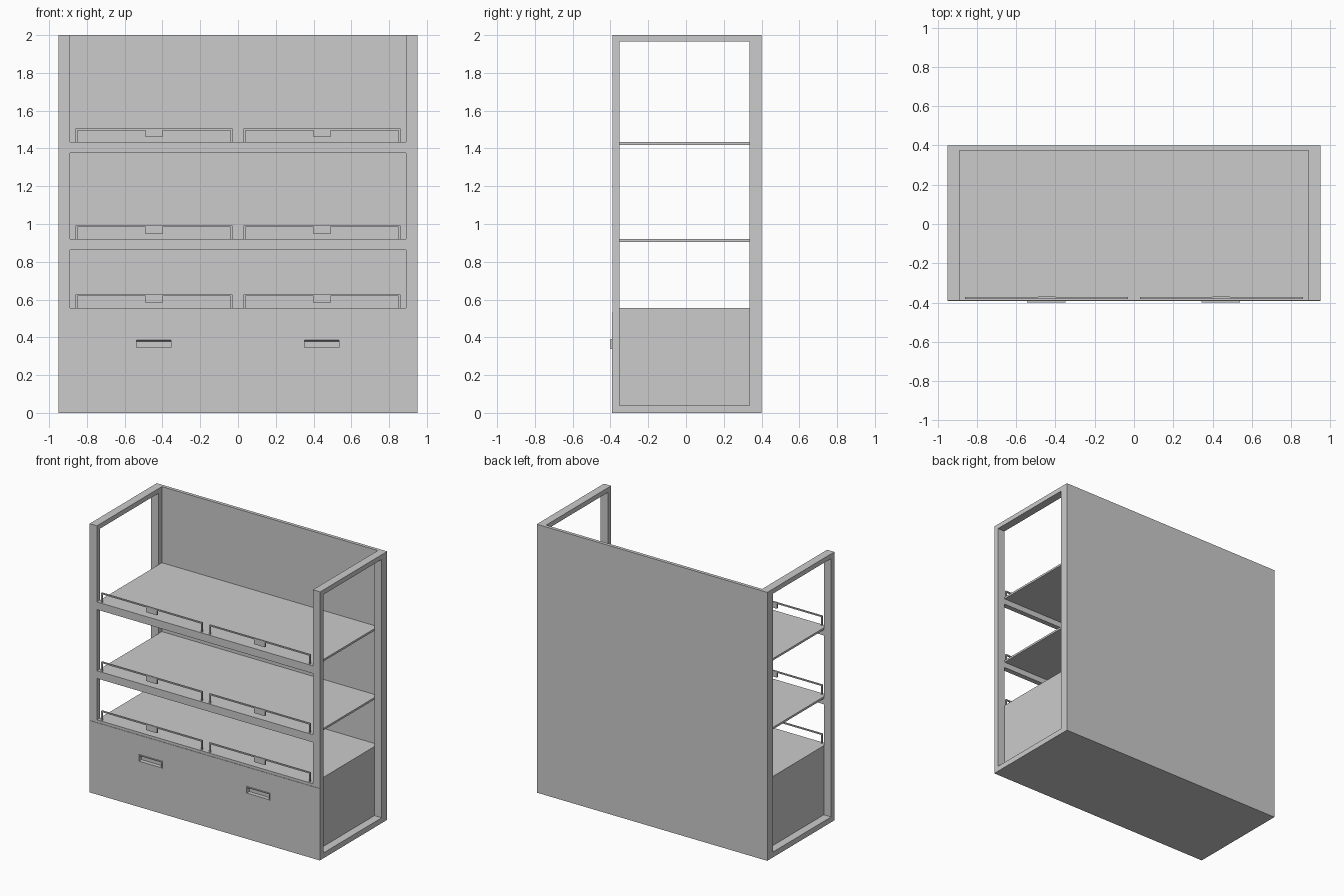
import bpy, bmesh
from mathutils import Vector

if "Cube" in bpy.data.objects:
    bpy.data.objects.remove(bpy.data.objects["Cube"])


def finish(name, bm):
    bmesh.ops.recalc_face_normals(bm, faces=bm.faces)
    me = bpy.data.meshes.new(name)
    bm.to_mesh(me)
    bm.free()
    ob = bpy.data.objects.new(name, me)
    bpy.context.scene.collection.objects.link(ob)
    return ob


def box_bm(x0, x1, y0, y1, z0, z1):
    bm = bmesh.new()
    bmesh.ops.create_cube(bm, size=1)
    for v in bm.verts:
        v.co = Vector(((x0 + x1) / 2 + v.co.x * (x1 - x0),
                       (y0 + y1) / 2 + v.co.y * (y1 - y0),
                       (z0 + z1) / 2 + v.co.z * (z1 - z0)))
    return bm


def box(name, *dims):
    return finish(name, box_bm(*dims))


def prism(name, points, faces, offset):
    """Extrude flat faces, given as index lists into points, by offset."""
    bm = bmesh.new()
    vs = [bm.verts.new(p) for p in points]
    fs = [bm.faces.new([vs[i] for i in f]) for f in faces]
    ext = bmesh.ops.extrude_face_region(bm, geom=fs, use_keep_orig=True)["geom"]
    bmesh.ops.translate(bm, vec=offset,
                        verts=[g for g in ext if isinstance(g, bmesh.types.BMVert)])
    return finish(name, bm)


# Open side frames
ring = [(i, (i + 1) % 4, 4 + (i + 1) % 4, 4 + i) for i in range(4)]
for side, x in (("left", -0.95), ("right", 0.89)):
    pts = [(x, y, z) for y, z in ((-0.39, 0), (0.375, 0), (0.375, 2), (-0.39, 2),
                                  (-0.352, 0.04), (0.335, 0.04),
                                  (0.335, 1.965), (-0.352, 1.965))]
    prism(f"{side}_side_frame", pts, ring, (0.06, 0, 0))

# Back panel and lower cabinet
box("back_panel", -0.95, 0.95, 0.375, 0.40, 0, 2)
cabinet = box("lower_cabinet", -0.89, 0.89, -0.39, 0.375, 0, 0.555)
drawer_front = box("drawer_front", -0.95, 0.95, -0.393, -0.39, 0, 0.535)

# Upper shelves with front rails
for n, z in (("middle", 0.92), ("upper", 1.433)):
    box(f"{n}_shelf", -0.89, 0.89, -0.352, 0.375, z - 0.015, z)
    box(f"{n}_front_rail", -0.89, 0.89, -0.39, -0.352, z - 0.057, z)

# Wire guards with label tags
for n, z in (("lower", 0.555), ("middle", 0.92), ("upper", 1.433)):
    for side, c in (("left", -0.445), ("right", 0.445)):
        w, h, t = 0.415, 0.072, 0.009
        prof = ((-w, 0), (-w, h), (w, h), (w, 0),
                (w - t, 0), (w - t, h - t), (t - w, h - t), (t - w, 0))
        prism(f"{n}_{side}_guard", [(c + x, -0.382, z + a) for x, a in prof],
              [(0, 1, 6, 7), (1, 2, 5, 6), (2, 3, 4, 5)], (0, 0.011, 0))
        box(f"{n}_{side}_tag", c - 0.045, c + 0.045, -0.383, -0.370,
            z + 0.028, z + h - 0.002)

# Recessed drawer handles
for side, c in (("left", -0.446), ("right", 0.443)):
    bm = box_bm(c - 0.098, c + 0.098, -0.40, -0.36, 0.338, 0.392)
    bm.normal_update()
    face = min(bm.faces, key=lambda f: f.calc_center_median().y)
    bmesh.ops.inset_region(bm, faces=[face], thickness=0.010)
    ext = bmesh.ops.extrude_discrete_faces(bm, faces=[face])["faces"][0]
    for v in ext.verts:
        v.co.y += 0.03
        if v.co.z > 0.365:
            v.co.z -= 0.006
    finish(f"{side}_handle", bm)
    cutter = box(f"{side}_handle_cutter", c - 0.095, c + 0.095, -0.42, -0.363, 0.341, 0.389)
    cutter.hide_render = True
    cutter.hide_viewport = True
    for ob in (cabinet, drawer_front):
        m = ob.modifiers.new(f"{side}_recess", 'BOOLEAN')
        m.operation = 'DIFFERENCE'
        m.solver = 'EXACT'
        m.object = cutter
